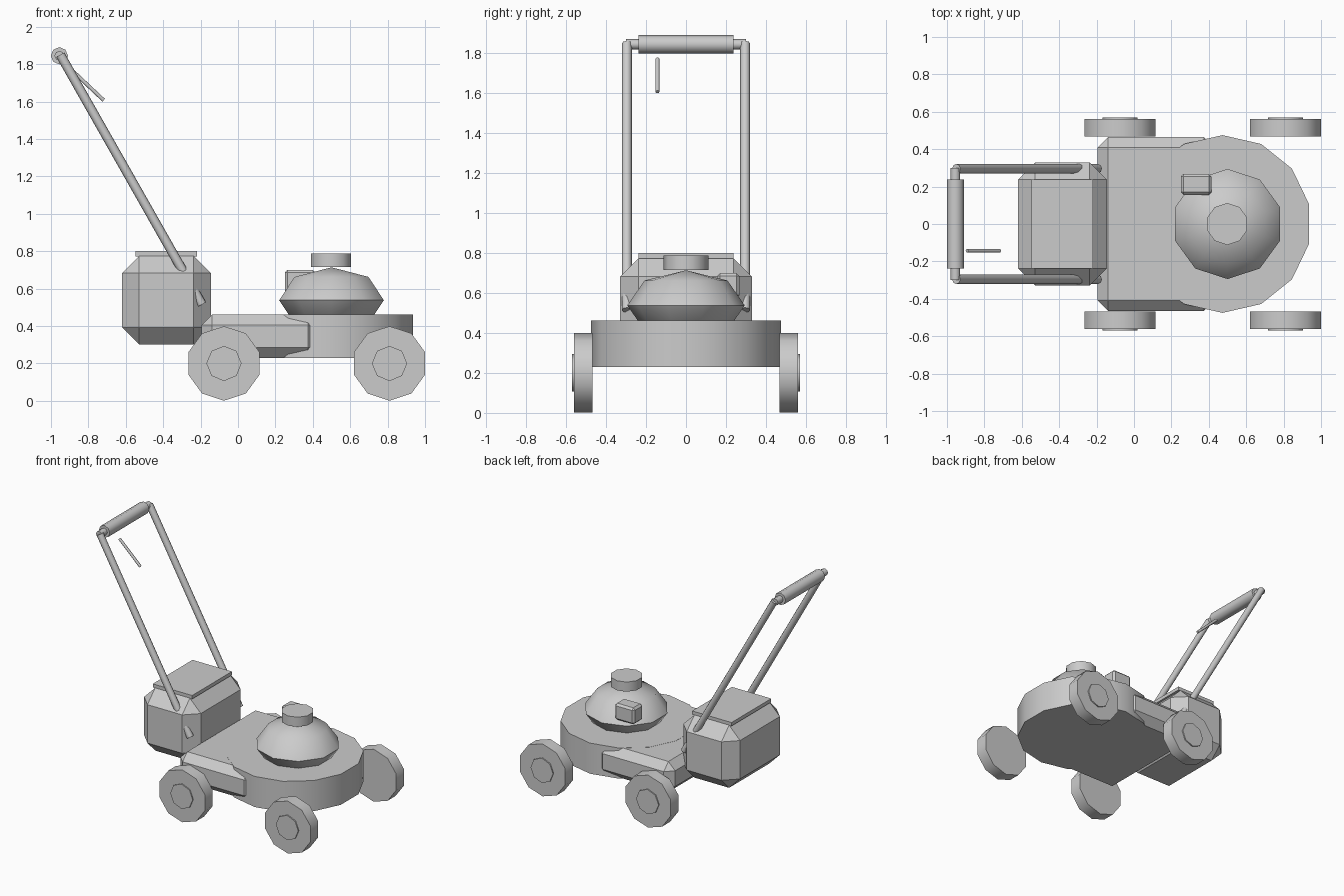
import bpy, bmesh, math
from mathutils import Vector, Matrix

if "Cube" in bpy.data.objects:
    bpy.data.objects.remove(bpy.data.objects["Cube"])

grey = bpy.data.materials.new("light_grey")
grey.diffuse_color = (0.6, 0.6, 0.6, 1)
grey.use_nodes = True
grey.node_tree.nodes["Principled BSDF"].inputs["Base Color"].default_value = grey.diffuse_color


def finish(bm, name, smooth=True):
    me = bpy.data.meshes.new(name)
    bmesh.ops.recalc_face_normals(bm, faces=bm.faces)
    bm.to_mesh(me)
    bm.free()
    me.materials.append(grey)
    if smooth:
        for p in me.polygons:
            p.use_smooth = True
        me.set_sharp_from_angle(angle=math.radians(46))
    ob = bpy.data.objects.new(name, me)
    bpy.context.collection.objects.link(ob)
    return ob


def rod(name, p0, p1, r, sides):
    """Capped cylinder between two points."""
    p0, p1 = Vector(p0), Vector(p1)
    d = p1 - p0
    rot = Matrix() if abs(d.x) + abs(d.y) < 1e-6 else d.to_track_quat('Z', 'Y').to_matrix().to_4x4()
    bm = bmesh.new()
    bmesh.ops.create_cone(bm, cap_ends=True, segments=sides, radius1=r, radius2=r,
                          depth=d.length, matrix=Matrix.Translation((p0 + p1) / 2) @ rot)
    return finish(bm, name)


def box(name, lo, hi, bevel=0):
    """Box from its two corners, with chamfered edges."""
    lo, hi = Vector(lo), Vector(hi)
    bm = bmesh.new()
    bmesh.ops.create_cube(bm, size=1, matrix=Matrix.Translation((lo + hi) / 2)
                          @ Matrix.Diagonal((hi - lo).to_4d()))
    if bevel:
        bmesh.ops.bevel(bm, geom=bm.edges[:], offset=bevel, segments=1,
                        profile=0.5, affect='EDGES')
    return finish(bm, name, smooth=False)


# Cutting deck: round front and chamfered rear
rod("deck_round", (0.473, 0, 0.23), (0.473, 0, 0.462), 0.475, 14)
box("deck_rear", (-0.195, -0.465, 0.23), (0.43, 0.465, 0.461), 0.056)

# Engine dome, cap and small tank
bm = bmesh.new()
bmesh.ops.create_uvsphere(bm, u_segments=10, v_segments=4, radius=1,
                          matrix=Matrix.Translation((0.5, 0, 0.538))
                          @ Matrix.Diagonal((0.294, 0.294, 0.176, 1)))
finish(bm, "engine_dome")
rod("engine_cap", (0.498, 0, 0.715), (0.498, 0, 0.788), 0.112, 10)
box("fuel_tank", (0.25, 0.155, 0.575), (0.415, 0.268, 0.70), 0.015)

# Grass bag with lid
box("grass_bag", (-0.62, -0.33, 0.30), (-0.145, 0.33, 0.775), 0.092)
box("bag_lid", (-0.548, -0.238, 0.773), (-0.218, 0.238, 0.80))

# Wheels with raised hubs, and handle tubes, on both sides
for side, s in (("front", -1), ("back", 1)):
    for end, x in (("rear", -0.075), ("nose", 0.81)):
        rod(f"wheel_{end}_{side}", (x, s * 0.467, 0.2), (x, s * 0.561, 0.2), 0.199, 10)
        rod(f"hub_{end}_{side}", (x, s * 0.54, 0.2), (x, s * 0.57, 0.2), 0.094, 8)
    rod(f"handle_tube_{side}", (-0.95, s * 0.296, 1.85), (-0.193, s * 0.296, 0.515), 0.025, 8)

# Crossbar, grip and control lever
rod("crossbar", (-0.955, -0.3, 1.845), (-0.955, 0.3, 1.845), 0.026, 8)
rod("grip", (-0.955, -0.237, 1.845), (-0.955, 0.237, 1.845), 0.046, 8)
rod("control_lever", (-0.893, -0.143, 1.772), (-0.718, -0.143, 1.607), 0.01, 8)
